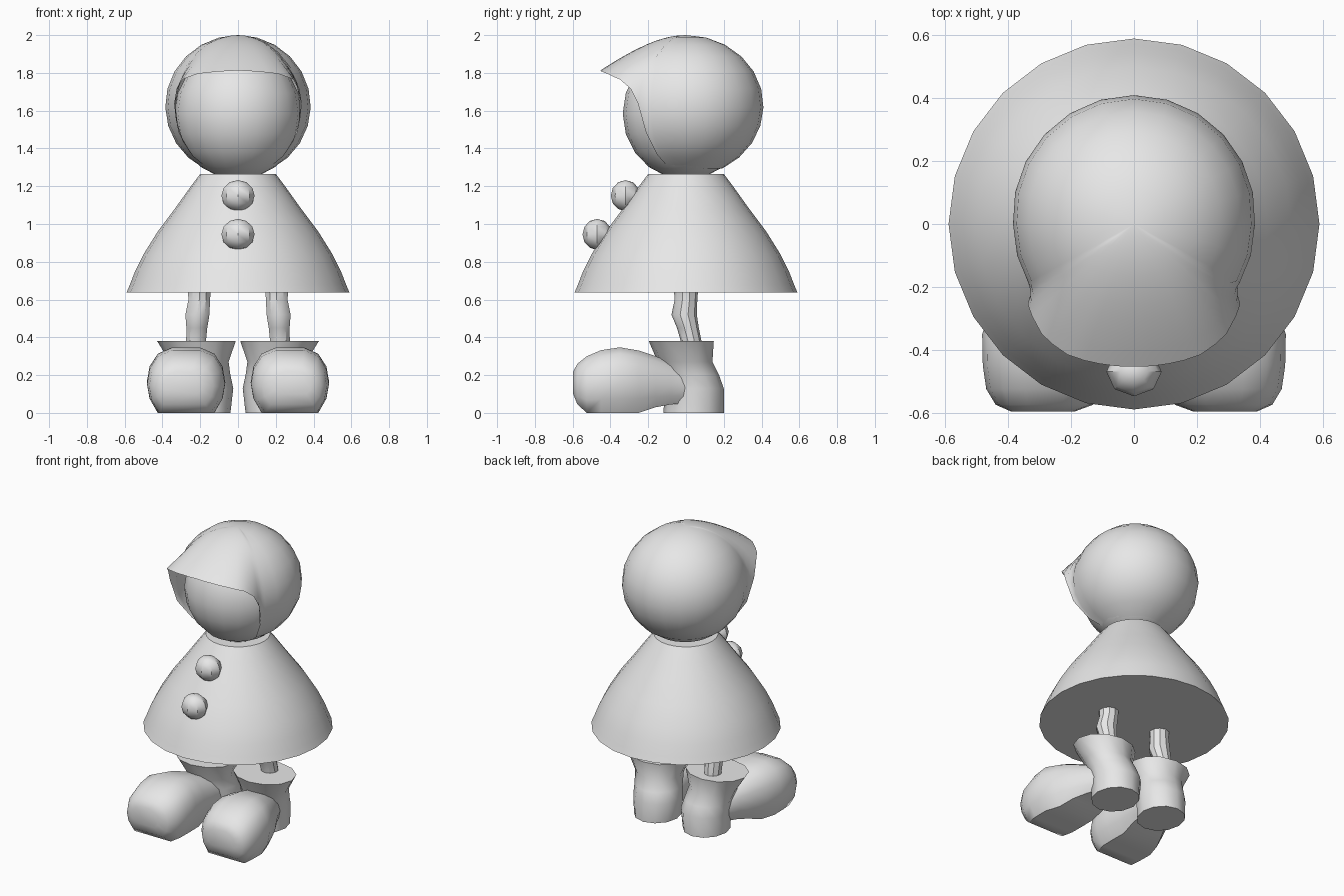
import bpy, bmesh, math

if "Cube" in bpy.data.objects:
    bpy.data.objects.remove(bpy.data.objects["Cube"])

grey = bpy.data.materials.new("plain_grey")
grey.diffuse_color = (0.8, 0.8, 0.8, 1)
grey.use_nodes = True
grey.node_tree.nodes["Principled BSDF"].inputs["Base Color"].default_value = grey.diffuse_color


def finish(name, bm, angle=35):
    bmesh.ops.recalc_face_normals(bm, faces=bm.faces)
    me = bpy.data.meshes.new(name)
    bm.to_mesh(me)
    bm.free()
    me.materials.append(grey)
    ob = bpy.data.objects.new(name, me)
    bpy.context.collection.objects.link(ob)
    bpy.ops.object.select_all(action='DESELECT')
    bpy.context.view_layer.objects.active = ob
    ob.select_set(True)
    bpy.ops.object.shade_smooth_by_angle(angle=math.radians(angle))
    return ob


def loft(bm, rings, caps=True):
    """Bridge closed rings of points, optionally capping both ends."""
    loops = [[bm.verts.new(p) for p in r] for r in rings]
    for a, b in zip(loops, loops[1:]):
        n = len(a)
        for i in range(n):
            j = (i + 1) % n
            bm.faces.new((a[i], a[j], b[j], b[i]))
    if caps:
        bm.faces.new(loops[0][::-1])
        bm.faces.new(loops[-1])


def ellipse(cx, cy, z, rx, ry, n):
    return [(cx + rx * math.sin(2 * math.pi * i / n),
             cy + ry * math.cos(2 * math.pi * i / n), z) for i in range(n)]


def ball(name, centre, radii, segs, rings):
    bm = bmesh.new()
    bmesh.ops.create_uvsphere(bm, u_segments=segs, v_segments=rings, radius=1)
    for v in bm.verts:
        v.co = [c + r * p for c, r, p in zip(centre, radii, v.co)]
    return finish(name, bm)


def lerp(table, x, k):
    for a, b in zip(table, table[1:]):
        if x <= b[0]:
            return a[k] + (b[k] - a[k]) * (x - a[0]) / (b[0] - a[0])
    return table[-1][k]


# Coat: flared bell with a closed underside
bm = bmesh.new()
coat = [(.59, .637), (.572, .68), (.545, .75), (.5, .84), (.425, .96),
        (.335, 1.08), (.26, 1.185), (.2, 1.265)]
loft(bm, [ellipse(0, 0, z, r, r, 24) for r, z in coat])
finish("coat", bm)

# Buttons down the front
for i, (y, z) in enumerate([(-.32, 1.15), (-.47, .945)]):
    ball(f"button_{i + 1}", (0, y, z), (.088, .078, .082), 8, 6)

# Head inside the hood
ball("head", (0, 0, 1.585), (.335, .335, .35), 20, 10)

# Hood: columns run from the crown down to the face opening or the neck
# angle from front, end angle from crown, widening at the end, back radius
opening = [(0, 60, 1.36), (14, 61, 1.36), (27, 63, 1.36), (40, 68, 1.28),
           (48, 76, 1.17), (53, 88, 1.1), (56, 112, 1.06), (58, 134, 1.03),
           (61, 152, 1.0), (75, 152, 1.0), (180, 152, 1.0)]
half = [0, 7, 14, 20, 27, 34, 40, 48, 53, 56, 58, 61, 75, 90, 105, 120, 135, 150, 165, 180]
angles = half + [-a for a in half[-2:0:-1]]
bm = bmesh.new()
top = bm.verts.new((0, 0, 2.0))
columns = []
for a in angles:
    end, wide = (lerp(opening, abs(a), k) for k in (1, 2))
    phi = math.radians(a)
    radius = .385 + .025 * max(0, -math.cos(phi))
    col = []
    for s in range(1, 11):
        t = s / 10
        th = math.radians(end * t)
        r = radius * math.sin(th) * (1 + (wide - 1) * t * t)
        col.append(bm.verts.new((r * math.sin(phi), -r * math.cos(phi),
                                 1.625 + .375 * math.cos(th))))
    columns.append(col)
for i, a in enumerate(columns):
    b = columns[(i + 1) % len(columns)]
    bm.faces.new((top, a[0], b[0]))
    for s in range(9):
        bm.faces.new((a[s], a[s + 1], b[s + 1], b[s]))
finish("hood", bm)

# Legs and boots, mirrored left and right
leg = [(.205, 0, .66, .065), (.205, 0, .6, .06), (.215, -.01, .52, .067),
       (.218, .01, .45, .058), (.222, .027, .38, .055), (.222, .03, .33, .055)]
# boot shaft: z, centre x, centre y, radius x, radius y
shaft = [(.008, .185, .04, .145, .16), (.13, .18, .045, .155, .155),
         (.2, .19, .025, .15, .15), (.27, .205, -.005, .155, .145),
         (.38, .22, -.025, .208, .172)]
# boot foot: y, centre x, half width, bottom, top
foot = [(-.597, .29, .1, .1, .22), (-.575, .285, .155, .045, .26),
        (-.525, .28, .19, .01, .3), (-.45, .275, .206, .008, .332),
        (-.35, .275, .208, .008, .347), (-.25, .26, .185, .012, .33),
        (-.16, .24, .165, .03, .3), (-.08, .22, .14, .045, .27), (0, .2, .12, .05, .24)]
section = [(-.72, 0), (.72, 0), (.93, .2), (1, .45), (.93, .7), (.72, .9), (.35, 1),
           (-.35, 1), (-.72, .9), (-.93, .7), (-1, .45), (-.93, .2)]
for side, sx in (("left", 1), ("right", -1)):
    bm = bmesh.new()
    loft(bm, [ellipse(sx * x, y, z, r, r, 10) for x, y, z, r in leg])
    finish(f"{side}_leg", bm)

    bm = bmesh.new()
    loft(bm, [ellipse(sx * x, y, z, rx, ry, 12) for z, x, y, rx, ry in shaft])
    finish(f"{side}_boot_shaft", bm)

    bm = bmesh.new()
    loft(bm, [[(sx * (cx + u * w), y, lo + v * (hi - lo)) for u, v in section]
              for y, cx, w, lo, hi in foot])
    finish(f"{side}_boot_foot", bm, 45)

# Stand the boots exactly on the floor
for ob in bpy.data.objects:
    if "boot" in ob.name:
        for v in ob.data.vertices:
            if v.co.z < .02:
                v.co.z = 0
